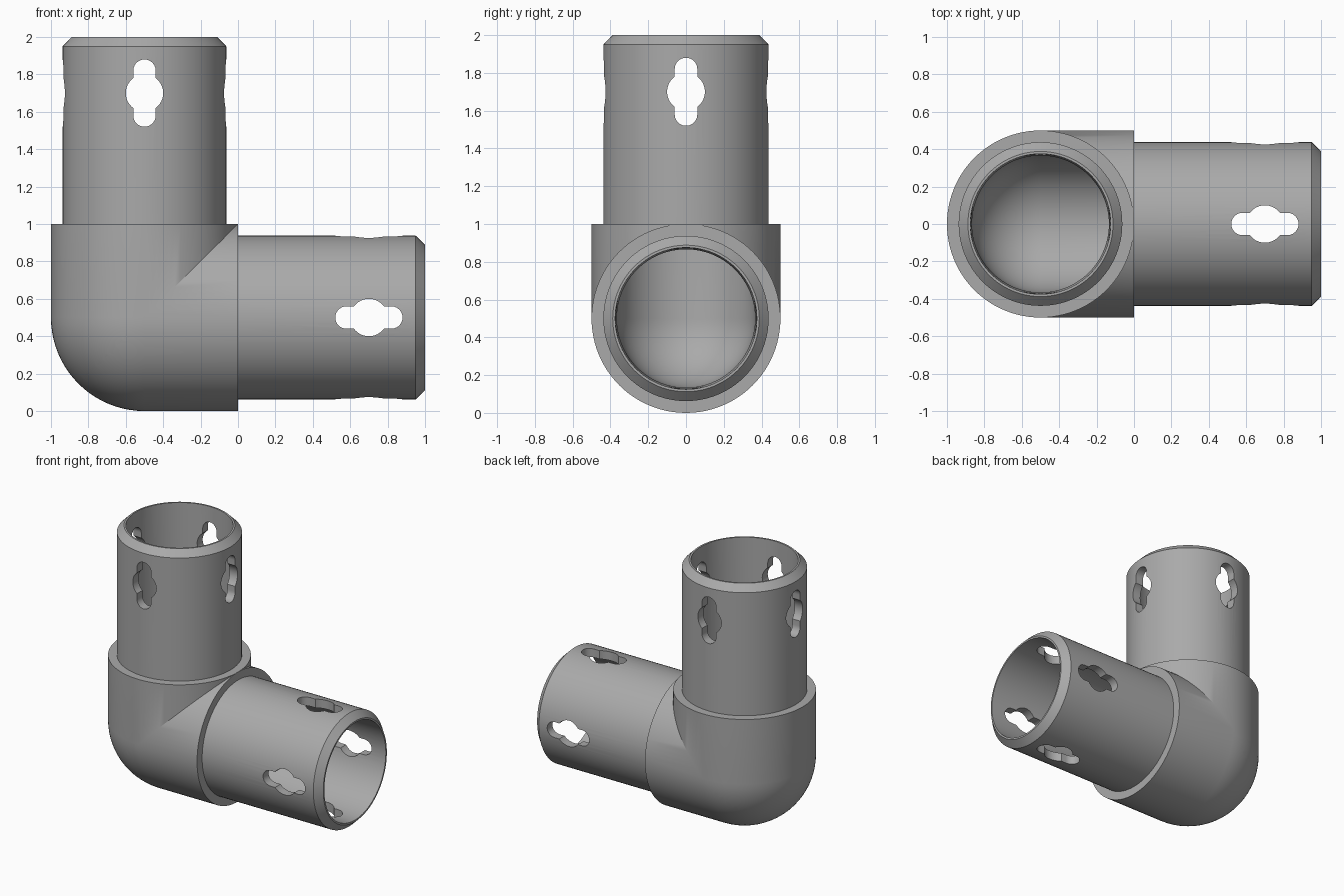
import bpy, bmesh, math
from mathutils import Vector, Matrix

if "Cube" in bpy.data.objects:
    bpy.data.objects.remove(bpy.data.objects["Cube"])

SEG = 96
CENTRE = Vector((-0.5, 0, 0.5))      # where the two pipe axes meet

grey = bpy.data.materials.new("plain grey")
grey.diffuse_color = (0.4, 0.4, 0.4, 1)
grey.use_nodes = True
grey.node_tree.nodes["Principled BSDF"].inputs["Base Color"].default_value = grey.diffuse_color


def make_object(name, bm):
    bmesh.ops.recalc_face_normals(bm, faces=bm.faces)
    me = bpy.data.meshes.new(name)
    bm.to_mesh(me)
    bm.free()
    me.materials.append(grey)
    ob = bpy.data.objects.new(name, me)
    bpy.context.collection.objects.link(ob)
    return ob


def arc(radius, steps=20):
    """Quarter circle from the bottom pole to the equator."""
    return [(radius * math.sin(i * math.pi / 2 / steps),
             -radius * math.cos(i * math.pi / 2 / steps)) for i in range(steps + 1)]


def lathe(profile):
    """Closed solid: the profile starts and ends on the axis."""
    bm = bmesh.new()
    rings = []
    for r, z in profile:
        if r < 1e-6:
            rings.append([bm.verts.new((0, 0, z))])
        else:
            rings.append([bm.verts.new((r * math.cos(2 * math.pi * k / SEG),
                                        r * math.sin(2 * math.pi * k / SEG), z))
                          for k in range(SEG)])
    for a, b in zip(rings, rings[1:]):
        for k in range(SEG):
            n = (k + 1) % SEG
            quad = [a[k % len(a)], a[n % len(a)], b[n % len(b)], b[k % len(b)]]
            bm.faces.new(list(dict.fromkeys(quad)))
    return bm


def slot_cutter(angle):
    """Prism of a round hole with a rounded slot above and below it."""
    R, r, half, zc = 0.1, 0.06, 0.12, 1.2
    a0 = math.asin(r / R)
    side = [(r * math.cos(t * math.pi / 12), half + r * math.sin(t * math.pi / 12))
            for t in range(13)]                                    # top cap
    left = [(-R * math.cos(t), R * math.sin(t))
            for t in [(math.pi / 2 - a0) * (1 - i / 8) for i in range(8)]]
    upper = side + left
    outline = upper + [(-R, 0)] + [(x, -z) for x, z in reversed([(x, z) for x, z in upper])]
    right = [(-x, z) for x, z in left]
    outline += [(x, -z) for x, z in right] + [(R, 0)] + list(reversed(right))
    bm = bmesh.new()
    # sort the star-shaped outline round its centre
    pts = sorted({(round(x, 5), round(z, 5)) for x, z in outline},
                 key=lambda p: math.atan2(p[1], p[0]))
    f = bm.faces.new([bm.verts.new((x, -0.7, z + zc)) for x, z in pts])
    ext = bmesh.ops.extrude_face_region(bm, geom=[f])
    bmesh.ops.translate(bm, vec=(0, 1.4, 0),
                        verts=[v for v in ext["geom"] if isinstance(v, bmesh.types.BMVert)])
    bmesh.ops.rotate(bm, verts=bm.verts, matrix=Matrix.Rotation(angle, 3, 'Z'))
    ob = make_object("slot_cutter", bm)
    ob.hide_render = True
    return ob


# One straight arm with a domed end: socket body, ledge, chamfered spigot, bore
outer = arc(0.5) + [(0.5, 0.5), (0.4375, 0.5), (0.4375, 1.45), (0.388, 1.5)]
inner = arc(0.366) + [(0.366, 0.5), (0.375, 1.5)]
arm = make_object("elbow_arm", lathe(outer + inner[::-1]))

# Keyhole slots through all four sides of the spigot
cutters = [slot_cutter(0), slot_cutter(math.pi / 2)]
for c in cutters:
    m = arm.modifiers.new("slots", 'BOOLEAN')
    m.operation, m.solver, m.object = 'DIFFERENCE', 'EXACT', c
dg = bpy.context.evaluated_depsgraph_get()
bm = bmesh.new()
bm.from_mesh(bpy.data.meshes.new_from_object(arm.evaluated_get(dg)))
for ob in cutters + [arm]:
    bpy.data.objects.remove(ob)

# Mitre the arm at 45 degrees, reflect it (swap x and z) and weld the halves
bmesh.ops.bisect_plane(bm, geom=bm.verts[:] + bm.edges[:] + bm.faces[:], dist=1e-5,
                       plane_co=(0, 0, 0), plane_no=(1, 0, -1), clear_outer=True)
dup = bmesh.ops.duplicate(bm, geom=bm.verts[:] + bm.edges[:] + bm.faces[:])["geom"]
for v in dup:
    if isinstance(v, bmesh.types.BMVert):
        v.co = Vector((v.co.z, v.co.y, v.co.x))
bmesh.ops.reverse_faces(bm, faces=[f for f in dup if isinstance(f, bmesh.types.BMFace)])
bmesh.ops.remove_doubles(bm, verts=bm.verts, dist=1e-4)
bmesh.ops.translate(bm, verts=bm.verts, vec=CENTRE)
elbow = make_object("pipe_elbow", bm)

# Smooth shading with crisp rims
bpy.ops.object.select_all(action='DESELECT')
elbow.select_set(True)
bpy.context.view_layer.objects.active = elbow
bpy.ops.object.shade_smooth_by_angle(angle=math.radians(25))
